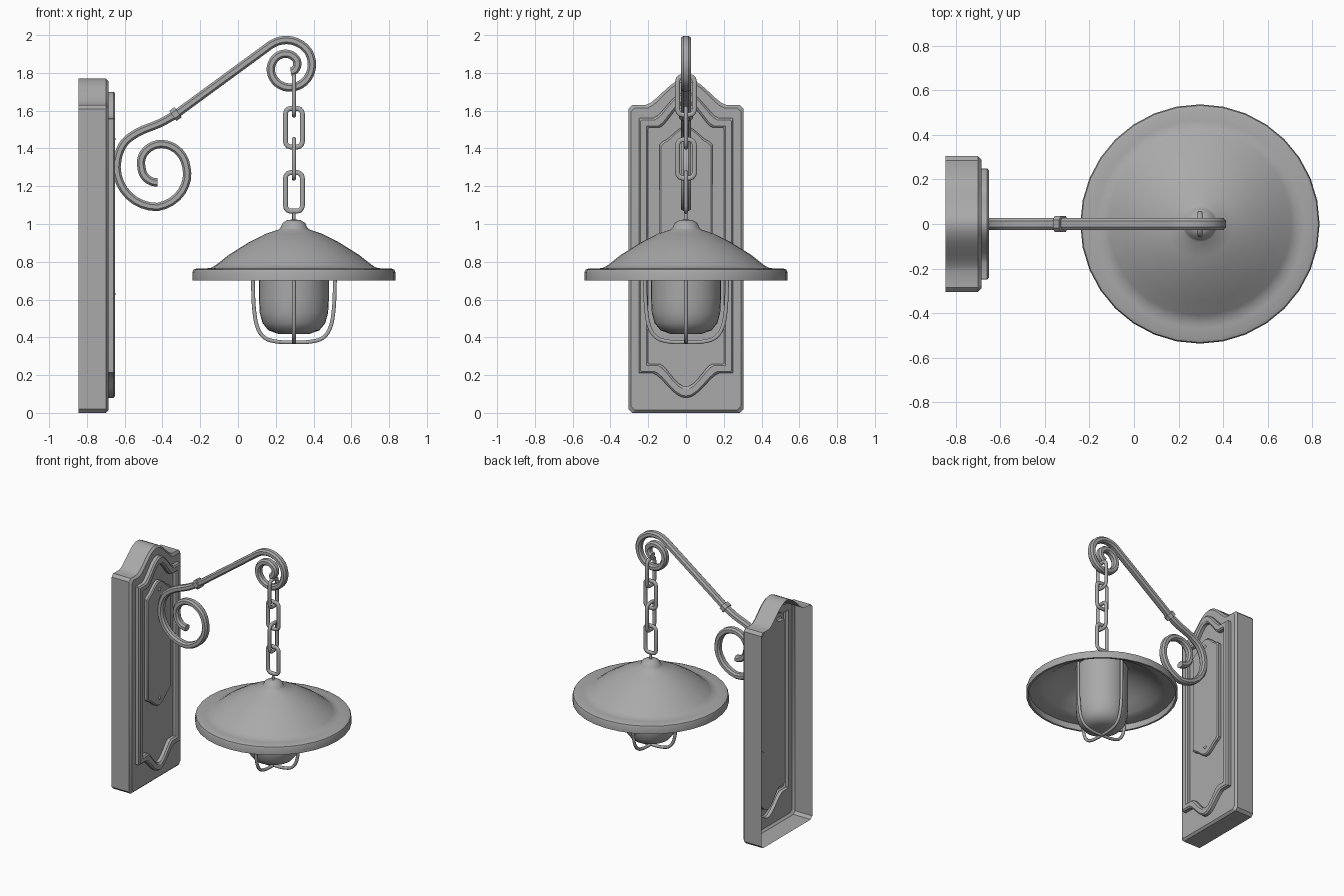
import bpy, bmesh, math
from mathutils import Vector

if "Cube" in bpy.data.objects:
    bpy.data.objects.remove(bpy.data.objects["Cube"])

GREY = (0.4, 0.4, 0.4, 1)
metal = bpy.data.materials.new("plain grey")
metal.use_nodes = True
metal.diffuse_color = GREY
metal.node_tree.nodes["Principled BSDF"].inputs["Base Color"].default_value = GREY

LAMP_X = 0.296
X, Y, Z = Vector((1, 0, 0)), Vector((0, 1, 0)), Vector((0, 0, 1))


def loft(name, rings, cap_start=True, cap_end=True, loop=False, angle=35):
    """Skin a series of equal-length closed rings."""
    bm = bmesh.new()
    rows = [[bm.verts.new(p) for p in ring] for ring in rings]
    pairs = list(zip(rows, rows[1:]))
    if loop:
        pairs.append((rows[-1], rows[0]))
    for a, b in pairs:
        for i in range(len(a)):
            j = (i + 1) % len(a)
            bm.faces.new((a[i], a[j], b[j], b[i]))
    if cap_start and not loop:
        bm.faces.new(rows[0])
    if cap_end and not loop:
        bm.faces.new(rows[-1])
    bmesh.ops.recalc_face_normals(bm, faces=bm.faces)
    mesh = bpy.data.meshes.new(name)
    bm.to_mesh(mesh)
    bm.free()
    mesh.materials.append(metal)
    obj = bpy.data.objects.new(name, mesh)
    bpy.context.collection.objects.link(obj)
    bpy.ops.object.select_all(action='DESELECT')
    obj.select_set(True)
    bpy.context.view_layer.objects.active = obj
    bpy.ops.object.shade_smooth_by_angle(angle=math.radians(angle))
    return obj


def lathe(name, profile, sides=32, angle=35):
    """Revolve (radius, height) points around the lamp axis."""
    turn = [math.tau * i / sides for i in range(sides)]
    return loft(name, [[(LAMP_X + r * math.cos(t), r * math.sin(t), z) for t in turn]
                       for r, z in profile], angle=angle)


def sweep(name, path, a, b, origin=Vector(), u=X, v=Z, loop=False, angle=35):
    """Sweep a chamfered bar, half sizes a (in plane) and b (sideways), along a flat path."""
    section = [(a, b / 2), (a / 2, b), (-a / 2, b), (-a, b / 2),
               (-a, -b / 2), (-a / 2, -b), (a / 2, -b), (a, -b / 2)]
    pts = [origin + u * p[0] + v * p[1] for p in path]
    side = u.cross(v)
    rings = []
    for i, p in enumerate(pts):
        before = pts[i - 1] if i or loop else p
        after = pts[(i + 1) % len(pts)] if loop else pts[min(i + 1, len(pts) - 1)]
        normal = side.cross((after - before).normalized())
        rings.append([p + normal * s + side * t for s, t in section])
    return loft(name, rings, loop=loop, angle=angle)


def spiral(cx, cz, start, turn, radii, steps=8):
    """Scroll whose radius is given once per quarter turn."""
    pts = []
    for k in range((len(radii) - 1) * steps + 1):
        i = min(k // steps, len(radii) - 2)
        f = k / steps - i
        r = radii[i] * (1 - f) + radii[i + 1] * f
        t = math.radians(start + turn * 90 * k / steps)
        pts.append((cx + r * math.cos(t), cz + r * math.sin(t)))
    return pts


def smooth_path(pts, steps=5):
    """Catmull-Rom curve through a few points."""
    p = [Vector(q) for q in [pts[0], *pts, pts[-1]]]
    out = []
    for a, b, c, d in zip(p, p[1:], p[2:], p[3:]):
        for k in range(steps):
            t = k / steps
            out.append((b * 2 + (c - a) * t + (a * 2 - b * 5 + c * 4 - d) * t * t
                        + (b * 3 - a - c * 3 + d) * t ** 3) / 2)
    return out + [p[-1]]


def outline(x, w, low, high, drop, rise, shoulder=0.7, cut=0.02, n=8):
    """Shouldered panel outline with an ogee crest at the top and bottom."""
    def half(z, swell, way):
        pts = [(w, z - way * cut), (w - cut, z)]
        for i in range(n + 1):
            s = i / n
            pts.append((w * shoulder * (1 - s),
                        z + way * swell * math.sin(math.pi / 2 * s) ** 1.5))
        return pts
    top, bottom = half(high, rise, 1), half(low, drop, -1)
    right = bottom[::-1] + top
    left = [(-y, z) for y, z in right[-2:0:-1]]
    return [(x, y, z) for y, z in right + left]


# Wall plate: open-backed shell with a raised moulded frame on its front
loft("wall_plate", [
    outline(-0.845, 0.305, 0, 1.63, 0, 0.14),
    outline(-0.70, 0.305, 0, 1.63, 0, 0.14),
    outline(-0.685, 0.29, 0.015, 1.615, 0, 0.14),
    outline(-0.685, 0.25, 0.21, 1.56, 0.13, 0.14, cut=0.004),
    outline(-0.66, 0.25, 0.21, 1.56, 0.13, 0.14, cut=0.004),
    outline(-0.65, 0.24, 0.22, 1.55, 0.13, 0.14, cut=0.004),
    outline(-0.65, 0.21, 0.25, 1.52, 0.125, 0.135, cut=0.004),
    outline(-0.66, 0.20, 0.26, 1.51, 0.12, 0.13, cut=0.004),
    outline(-0.685, 0.20, 0.26, 1.51, 0.12, 0.13, cut=0.004),
], cap_start=False, angle=30)

# Mounting plate with two screws
loft("mounting_plate", [
    outline(-0.687, 0.14, 0.64, 1.44, 0.07, 0.075, 0.85),
    outline(-0.665, 0.14, 0.64, 1.44, 0.07, 0.075, 0.85),
    outline(-0.657, 0.132, 0.648, 1.432, 0.07, 0.075, 0.85),
])
for label, z in (("upper", 1.45), ("lower", 0.63)):
    bpy.ops.mesh.primitive_uv_sphere_add(segments=12, ring_count=8, radius=0.013,
                                         location=(-0.657, 0, z))
    screw = bpy.context.object
    screw.name = label + "_screw"
    screw.scale.x = 0.6
    screw.data.materials.append(metal)
    bpy.ops.object.shade_smooth()

# Scrolled arm: small upper scroll, straight rod, large lower scroll
upper = spiral(0.262, 1.83, 126, -1, [0.148, 0.138, 0.115, 0.095, 0.077, 0.061, 0.03])
bend = smooth_path([(-0.33, 1.58), (-0.415, 1.533), (-0.52, 1.49),
                    (-0.595, 1.438), (-0.632, 1.37), (-0.643, 1.30)])
lower = spiral(-0.426, 1.30, 180, 1, [0.217, 0.21, 0.153, 0.122, 0.085, 0.08])
sweep("scroll_arm", upper[::-1] + bend[:-1] + lower, 0.022, 0.027)
sweep("arm_collar", [(-0.345, 1.572), (-0.317, 1.592)], 0.033, 0.037)

# Chain of links turned a quarter from one to the next
link = []
for cx, cz, start in ((1, 1, 0), (-1, 1, 90), (-1, -1, 180), (1, -1, 270)):
    for k in range(4):
        t = math.radians(start + 30 * k)
        link.append((cx * 0.018 + 0.027 * math.cos(t), cz * 0.072 + 0.03 * math.sin(t)))
for i, z in enumerate((1.68, 1.51, 1.345, 1.17)):
    sweep(f"chain_link_{i + 1}", link, 0.013, 0.011, Vector((LAMP_X, 0, z)),
          X if i % 2 else Y, Z, loop=True, angle=50)
lathe("hanger_pin", [(0.009, 1.0), (0.009, 1.075)], 8, 50)

# Shade with knob, rolled rim and hollow underside
lathe("lamp_shade", [
    (0.001, 1.024), (0.035, 1.021), (0.06, 1.005), (0.071, 0.98), (0.08, 0.971),
    (0.15, 0.948), (0.24, 0.902), (0.347, 0.835), (0.41, 0.785), (0.435, 0.769),
    (0.468, 0.764), (0.516, 0.764), (0.532, 0.758), (0.537, 0.745), (0.537, 0.70),
    (0.522, 0.70), (0.52, 0.745), (0.45, 0.75), (0.41, 0.765), (0.34, 0.82),
    (0.24, 0.885), (0.14, 0.932), (0.001, 0.95)])

# Glass jar and the wire cage around it
lathe("glass_jar", [(0.185, 0.915), (0.185, 0.60), (0.181, 0.53), (0.166, 0.475),
                    (0.135, 0.437), (0.085, 0.419), (0.001, 0.416)], angle=50)
half = [(0.218, 0.89), (0.217, 0.70), (0.211, 0.55), (0.192, 0.45), (0.15, 0.395), (0.08, 0.376)]
wire = smooth_path(half + [(0, 0.374)] + [(-r, z) for r, z in half[::-1]])
for label, axis in (("side", X), ("front", Y)):
    sweep(label + "_cage_wire", wire, 0.01, 0.01, Vector((LAMP_X, 0, 0)), axis, Z, angle=60)
